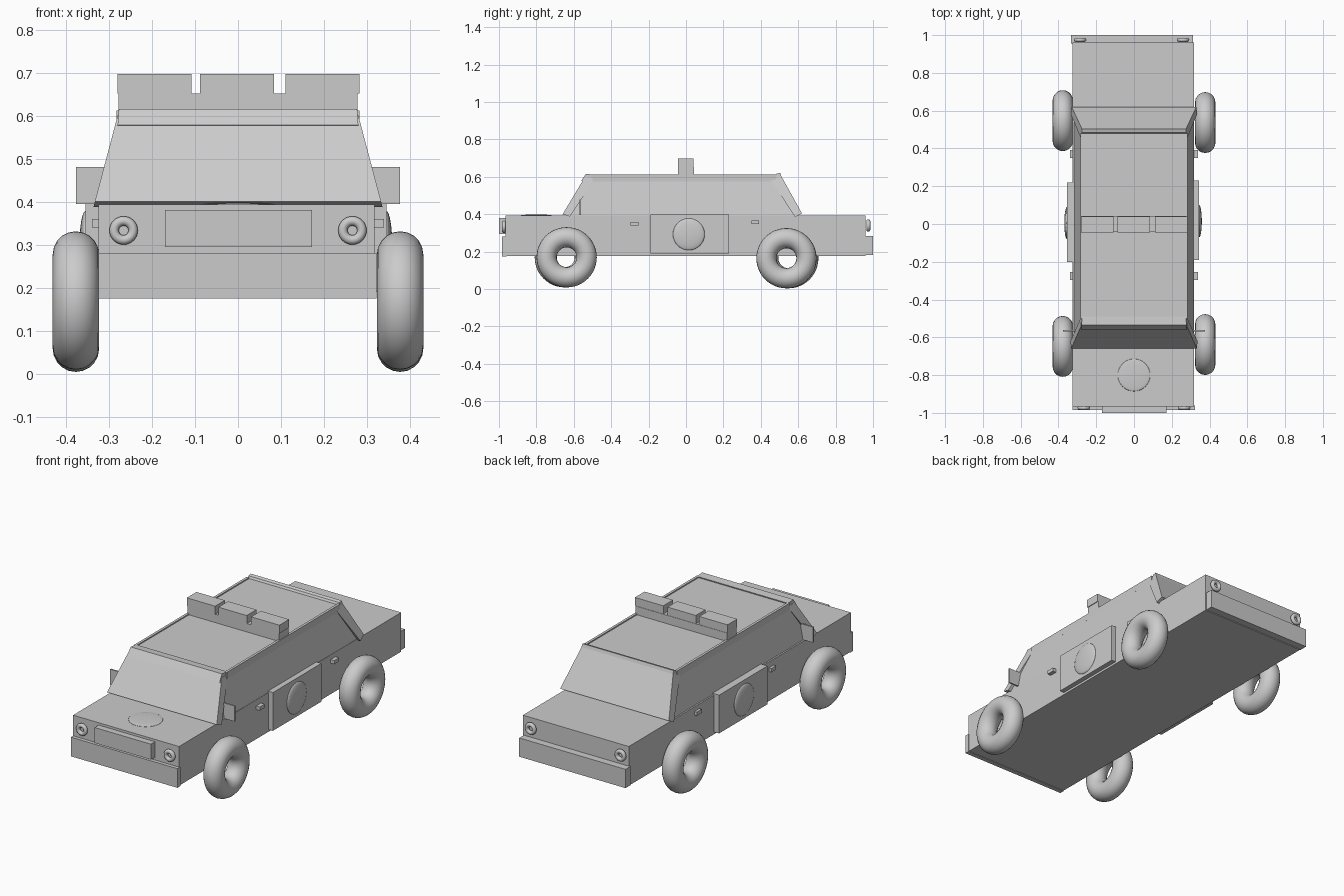
import bpy, bmesh
from math import pi
from mathutils import Matrix, Vector

cube = bpy.data.objects.get("Cube")
if cube:
    bpy.data.objects.remove(cube, do_unlink=True)

grey = bpy.data.materials.new("plain_grey")
grey.use_nodes = True
COLOUR = (0.6, 0.6, 0.6, 1)
grey.diffuse_color = COLOUR
grey.node_tree.nodes["Principled BSDF"].inputs["Base Color"].default_value = COLOUR


def finish(name, bm, smooth=False):
    bmesh.ops.recalc_face_normals(bm, faces=bm.faces[:])
    mesh = bpy.data.meshes.new(name)
    bm.to_mesh(mesh)
    bm.free()
    mesh.materials.append(grey)
    for face in mesh.polygons:
        face.use_smooth = smooth
    obj = bpy.data.objects.new(name, mesh)
    bpy.context.collection.objects.link(obj)
    return obj


def box(name, x, y, z):
    """Box from (low, high) ranges on each axis."""
    bm = bmesh.new()
    bmesh.ops.create_cube(bm, size=1)
    for v in bm.verts:
        v.co = [sum(r) / 2 + c * (r[1] - r[0]) for r, c in zip((x, y, z), v.co)]
    return finish(name, bm)


def tapered_slab(name, profile):
    """Profile of (y, z, half width) corners, spanned across the car."""
    bm = bmesh.new()
    left = [bm.verts.new((w, y, z)) for y, z, w in profile]
    right = [bm.verts.new((-w, y, z)) for y, z, w in profile]
    bm.faces.new(left)
    bm.faces.new(right[::-1])
    for i in range(len(profile)):
        j = (i + 1) % len(profile)
        bm.faces.new((left[i], right[i], right[j], left[j]))
    return finish(name, bm)


def ring(name, centre, major, minor, axis, segments=48, sides=20):
    """Torus made by spinning a circle about an axis."""
    bm = bmesh.new()
    bmesh.ops.create_circle(bm, segments=sides, radius=minor,
                            matrix=Matrix.Translation((major, 0, 0)) @ Matrix.Rotation(pi / 2, 4, 'X'))
    bmesh.ops.spin(bm, geom=bm.verts[:] + bm.edges[:], cent=(0, 0, 0), axis=(0, 0, 1),
                   angle=2 * pi, steps=segments, use_merge=True)
    bmesh.ops.remove_doubles(bm, verts=bm.verts[:], dist=0.0001)
    turn = Vector((0, 0, 1)).rotation_difference(Vector(axis)).to_matrix().to_4x4()
    bm.transform(Matrix.Translation(centre) @ turn)
    return finish(name, bm, True)


def lens(name, centre, size):
    """Flattened round badge."""
    bm = bmesh.new()
    bmesh.ops.create_uvsphere(bm, u_segments=32, v_segments=16, radius=1)
    bm.transform(Matrix.Translation(centre) @ Matrix.Diagonal((*size, 1)))
    return finish(name, bm, True)


# Body, bumpers and grille
box("body", (-0.325, 0.318), (-0.965, 0.96), (0.178, 0.393))
box("front_bumper", (-0.325, 0.322), (-0.985, -0.96), (0.175, 0.28))
box("rear_bumper", (-0.333, 0.312), (0.955, 1.0), (0.182, 0.285))
box("grille", (-0.17, 0.172), (-1.0, -0.96), (0.295, 0.38))
lens("hood_badge", (0, -0.8, 0.393), (0.086, 0.086, 0.006))

# Cabin and sloping windows
tapered_slab("cabin", [(-0.63, 0.39, 0.317), (0.58, 0.39, 0.317),
                       (0.46, 0.58, 0.281), (-0.5, 0.58, 0.281)])
tapered_slab("windscreen", [(-0.66, 0.4, 0.333), (-0.62, 0.388, 0.336),
                            (-0.487, 0.59, 0.278), (-0.54, 0.6, 0.28)])
tapered_slab("rear_window", [(0.62, 0.405, 0.33), (0.583, 0.385, 0.335),
                             (0.45, 0.59, 0.28), (0.505, 0.612, 0.276)])
tapered_slab("windscreen_header", [(-0.56, 0.578, 0.28), (-0.5, 0.57, 0.28),
                                   (-0.49, 0.612, 0.276), (-0.535, 0.616, 0.277)])
tapered_slab("rear_header", [(0.47, 0.59, 0.28), (0.515, 0.587, 0.28),
                             (0.503, 0.622, 0.276), (0.485, 0.617, 0.276)])
box("roof", (-0.277, 0.277), (-0.52, 0.49), (0.575, 0.606))

# Light bar
box("light_bar_base", (-0.278, 0.278), (-0.042, 0.042), (0.6, 0.652))
for name, x in (("right", -0.194), ("middle", -0.002), ("left", 0.196)):
    box("light_bar_" + name, (x - 0.086, x + 0.086), (-0.044, 0.04), (0.652, 0.697))

# Parts repeated on both sides
for side, s in (("left", 1), ("right", -1)):
    def across(a, b):
        return tuple(sorted((s * a, s * b)))
    shift = 0 if s > 0 else -0.01
    box(side + "_roof_rail", across(0.268, 0.282), (-0.5, 0.48), (0.575, 0.612))
    box(side + "_mirror", across(0.3, 0.377), (-0.57, -0.562), (0.395, 0.48))
    panel_x = 0.345 if s > 0 else 0.355
    box(side + "_door_panel", across(0.31, panel_x), (-0.19 + shift, 0.23 + shift), (0.19, 0.4))
    lens(side + "_door_badge", (s * panel_x, 0.015 + shift, 0.293), (0.014, 0.085, 0.085))
    for place, y, z in (("front", -0.275, 0.35), ("rear", 0.37, 0.358)):
        box(f"{side}_{place}_handle", across(0.31, 0.34), (y - 0.021, y + 0.021), (z - 0.01, z + 0.01))
    for place, y, z in (("front", -0.638, 0.17), ("rear", 0.537, 0.165)):
        ring(f"{side}_{place}_wheel", (s * 0.377, y + (-0.01 if place == "front" else 0.01) * (s < 0), z),
             0.107, 0.054, (1, 0, 0))
    ring(side + "_headlight", (s * 0.266, -0.973, 0.333), 0.022, 0.011, (0, 1, 0), 32, 12)
    ring(side + "_tail_light", (0.26 if s > 0 else -0.285, 0.975, 0.34), 0.022, 0.011, (0, 1, 0), 32, 12)
